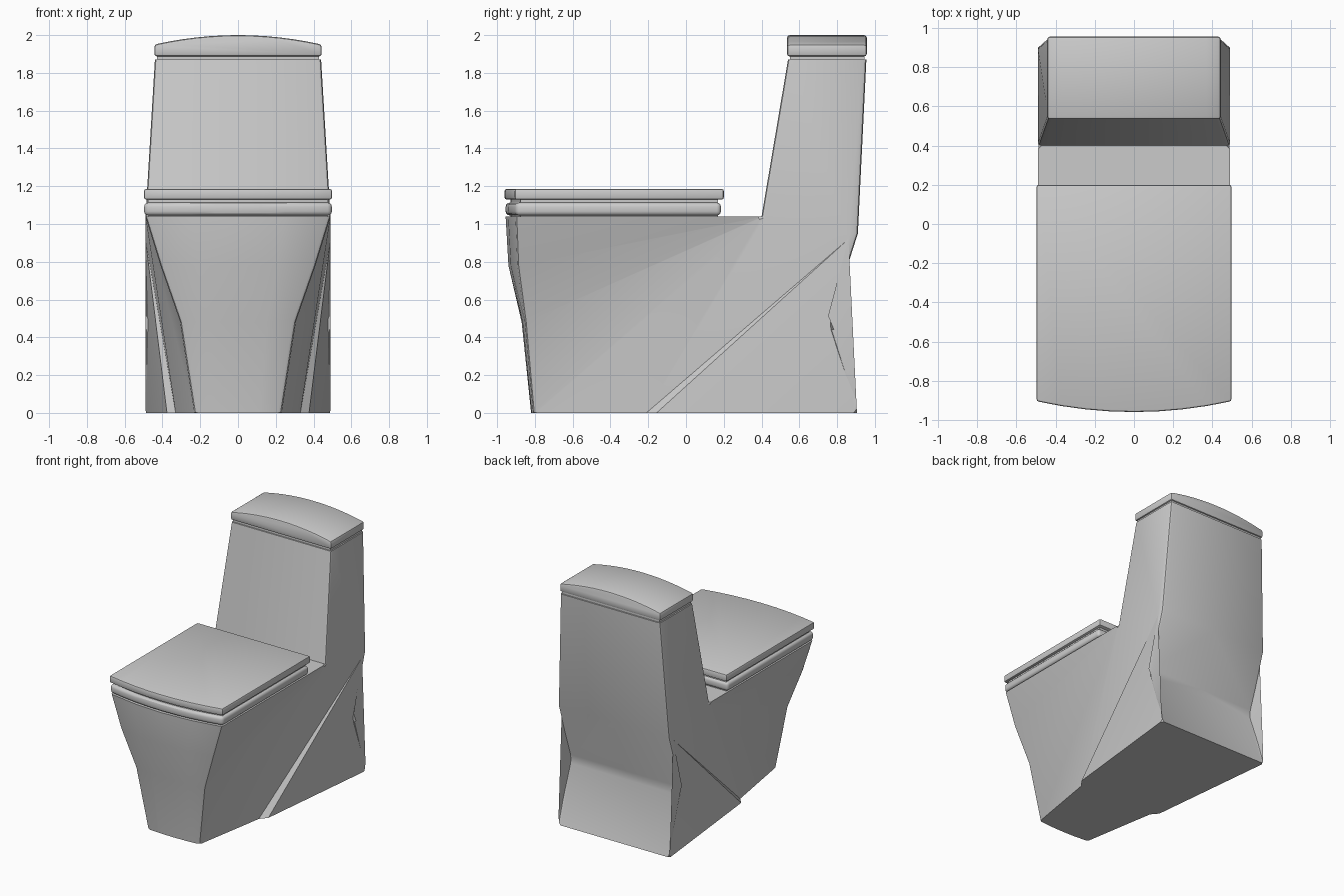
import bpy, bmesh, math
from mathutils import Vector

cube = bpy.data.objects.get("Cube")
if cube:
    bpy.data.objects.remove(cube, do_unlink=True)

ceramic = bpy.data.materials.new("light grey ceramic")
ceramic.use_nodes = True
COLOUR = (0.6, 0.6, 0.6, 1)
ceramic.diffuse_color = COLOUR
ceramic.node_tree.nodes["Principled BSDF"].inputs["Base Color"].default_value = COLOUR


def finish(name, bm, angle=30):
    bmesh.ops.recalc_face_normals(bm, faces=bm.faces)
    mesh = bpy.data.meshes.new(name)
    bm.to_mesh(mesh)
    bm.free()
    mesh.materials.append(ceramic)
    obj = bpy.data.objects.new(name, mesh)
    bpy.context.collection.objects.link(obj)
    bpy.ops.object.select_all(action='DESELECT')
    obj.select_set(True)
    bpy.context.view_layer.objects.active = obj
    bpy.ops.object.shade_smooth_by_angle(angle=math.radians(angle))
    return obj


def extruded(name, outline, direction, bevel=0.0, segments=2):
    """Extrude a closed outline and round its rim edges."""
    bm = bmesh.new()
    face = bm.faces.new([bm.verts.new(p) for p in outline])
    geo = bmesh.ops.extrude_face_region(bm, geom=[face], use_keep_orig=True)
    moved = [g for g in geo["geom"] if isinstance(g, bmesh.types.BMVert)]
    bmesh.ops.translate(bm, verts=moved, vec=direction)
    bmesh.ops.recalc_face_normals(bm, faces=bm.faces)
    if bevel:
        sharp = [e for e in bm.edges if e.calc_face_angle(0) > 0.6]
        bmesh.ops.bevel(bm, geom=sharp, offset=bevel, segments=segments,
                        profile=0.5, affect='EDGES', clamp_overlap=True)
    return finish(name, bm)


# Body: half of a faceted shell from named corner points, then mirrored
P = {
    "A": (.49, .40, 1.04), "Ac": (0, .40, 1.04),      # foot of tank front
    "T0": (.44, .54, 1.87), "T0c": (0, .54, 1.87),    # tank rim
    "C": (.49, .86, .92),                             # top of side crease
    "E": (.33, -.21, 0), "E2": (.376, -.156, 0),      # step at the base
}
# Front panel rows: half width, centre y, bulge, z
for i, (w, y, bulge, z) in enumerate([(.49, -.955, .055, 1.04), (.41, -.94, .05, .78),
                                      (.305, -.87, .02, .48), (.23, -.82, .012, 0)]):
    for tag, f in (("c", 0), ("m", .5), ("", 1)):
        P[f"F{i}{tag}"] = (w * f, y + bulge * f * f, z)
# Back panel rows: half width, y, z
for i, (w, y, z) in enumerate([(.49, .905, 0), (.49, .765, .44), (.49, .77, .51),
                               (.49, .91, .95), (.44, .955, 1.87)]):
    P[f"B{i}"] = (w, y, z)
    P[f"B{i}c"] = (0, y, z)

faces = ["A F0 F1", "A F1 F2", "A F2 F3", "A F3 E", "A E C", "C E E2",
         "C E2 B0", "C B0 B1", "C B1 B2", "C B2 B3", "A C B3 B4 T0",
         "T0 B4 B4c T0c", "A T0 T0c Ac", "F0c F0m F0 A Ac",
         "F3c F3m F3 E E2 B0 B0c"]
for i in range(3):
    faces += [f"F{i}c F{i}m F{i+1}m F{i+1}c", f"F{i}m F{i} F{i+1} F{i+1}m"]
for i in range(4):
    faces.append(f"B{i} B{i+1} B{i+1}c B{i}c")

bm = bmesh.new()
V = {k: bm.verts.new(p) for k, p in P.items()}
for f in faces:
    bm.faces.new([V[k] for k in f.split()])
bmesh.ops.recalc_face_normals(bm, faces=bm.faces)
chains = ["F0 F1 F2 F3", "B0 B1 B2 B3 B4", "A T0"]
edges = []
for chain in chains:
    keys = chain.split()
    edges += [bm.edges.get((V[a], V[b])) for a, b in zip(keys, keys[1:])]
bmesh.ops.bevel(bm, geom=edges, offset=.018, segments=2, profile=.5,
                affect='EDGES', clamp_overlap=True)
bmesh.ops.mirror(bm, geom=bm.verts[:] + bm.edges[:] + bm.faces[:],
                 axis='X', merge_dist=.0005)
finish("body", bm, 25)


# Seat and cover: slabs with a gently bowed front
def slab_outline(half, front, back, z, bow=.055, n=8):
    pts = [Vector((half, back, z)), Vector((-half, back, z))]
    for i in range(n + 1):
        t = -1 + 2 * i / n
        pts.append(Vector((half * t, front + bow * t * t, z)))
    return pts


extruded("seat_gasket", slab_outline(.475, -.93, .17, 1.035), (0, 0, .11))
extruded("seat", slab_outline(.497, -.955, .185, 1.045), (0, 0, .068), .022, 3)
extruded("seat_cover", slab_outline(.497, -.96, .20, 1.13), (0, 0, .055), .010)


# Tank neck and arched lid
def lid_outline(half, y, low, side, top, n=12):
    pts = [Vector((-half, y, low)), Vector((half, y, low))]
    for i in range(n + 1):
        t = 1 - 2 * i / n
        pts.append(Vector((half * t, y, side + (top - side) * (1 - t * t))))
    return pts


extruded("tank_neck", lid_outline(.43, .55, 1.86, 1.90, 1.90), (0, .395, 0))
extruded("tank_lid", lid_outline(.443, .535, 1.887, 1.95, 2.0), (0, .422, 0), .014, 2)
